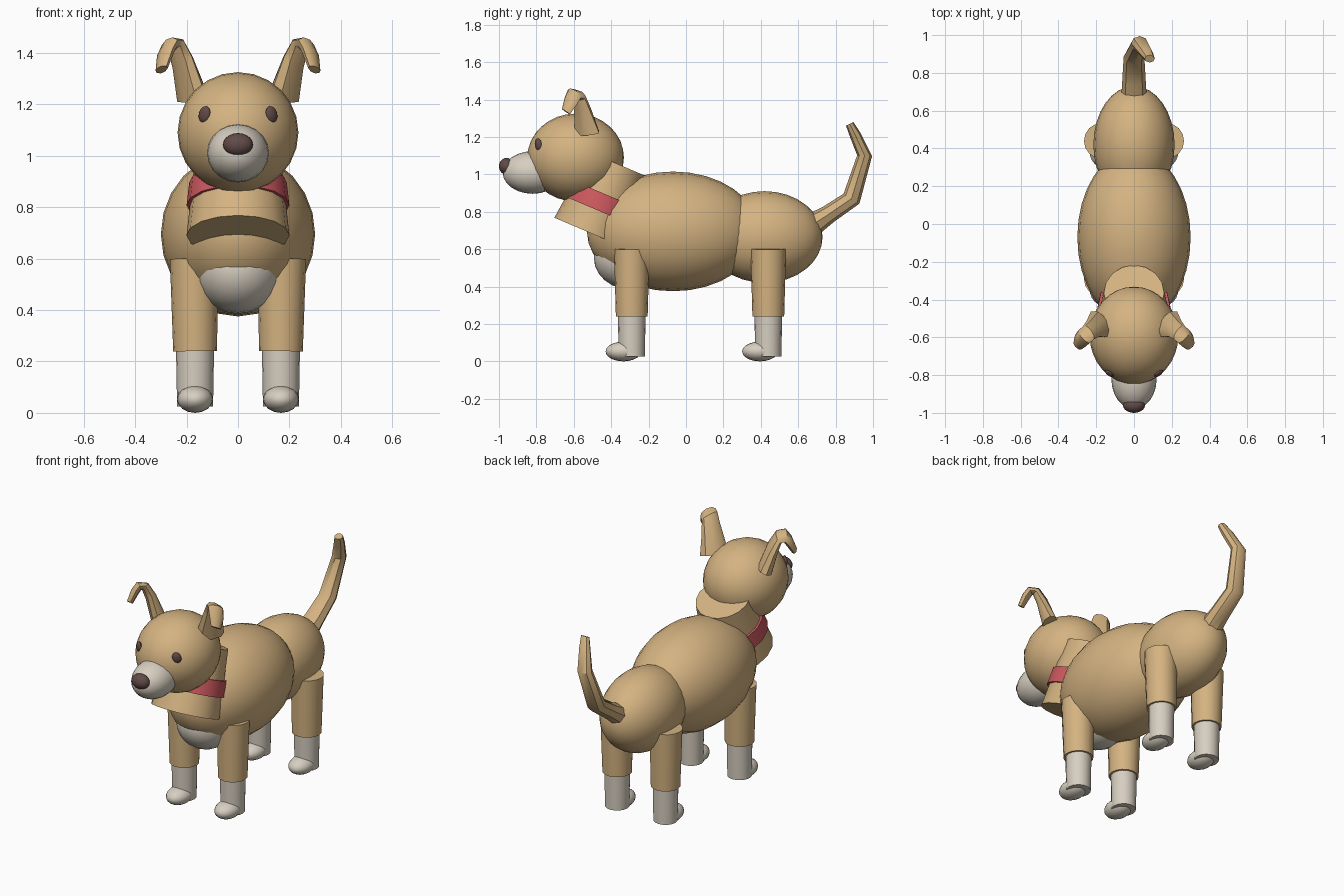
import bpy, bmesh, math
from mathutils import Vector, Matrix

old = bpy.data.objects.get("Cube")
if old:
    bpy.data.objects.remove(old, do_unlink=True)


def material(name, rgb):
    m = bpy.data.materials.new(name)
    m.use_nodes = True
    m.diffuse_color = (*rgb, 1)
    m.node_tree.nodes["Principled BSDF"].inputs["Base Color"].default_value = (*rgb, 1)
    return m


TAN = material("tan_fur", (0.66, 0.45, 0.22))
CREAM = material("cream_fur", (0.68, 0.62, 0.53))
RED = material("red_collar", (0.61, 0.1, 0.115))
DARK = material("dark_brown", (0.12, 0.07, 0.065))
parts = []


def finish(name, bm, mat):
    bmesh.ops.recalc_face_normals(bm, faces=bm.faces)
    mesh = bpy.data.meshes.new(name)
    bm.to_mesh(mesh)
    bm.free()
    mesh.materials.append(mat)
    ob = bpy.data.objects.new(name, mesh)
    bpy.context.collection.objects.link(ob)
    parts.append(ob)
    return ob


def ball(name, center, radii, mat, turn=None, segs=20, rings=12):
    """Ellipsoid with its poles along y."""
    bm = bmesh.new()
    bmesh.ops.create_uvsphere(bm, u_segments=segs, v_segments=rings, radius=1)
    bm.transform(Matrix.Rotation(math.pi / 2, 4, "X"))
    bm.transform(Matrix.Diagonal((*radii, 1)))
    if turn:
        bm.transform(turn)
    bm.transform(Matrix.Translation(center))
    return finish(name, bm, mat)


def cone(name, start, end, r1, r2, mat, segs=16):
    """Capped, tapered cylinder between two points."""
    a, b = Vector(start), Vector(end)
    bm = bmesh.new()
    bmesh.ops.create_cone(bm, cap_ends=True, segments=segs, radius1=r1, radius2=r2,
                          depth=(b - a).length)
    bm.transform((b - a).to_track_quat("Z", "Y").to_matrix().to_4x4())
    bm.transform(Matrix.Translation((a + b) / 2))
    return finish(name, bm, mat)


def loft(name, stations, mat, sides=8, mirror=1):
    """Oval tube through (point, width axis, half width, half thickness)."""
    bm = bmesh.new()
    pts = [Vector(s[0]) for s in stations]
    rings = []
    for i, (p, axis, w, t) in enumerate(stations):
        tangent = pts[min(i + 1, len(pts) - 1)] - pts[max(i - 1, 0)]
        across = Vector(axis).normalized()
        out = tangent.cross(across).normalized()
        ring = []
        for k in range(sides):
            ang = math.tau * k / sides
            v = pts[i] + across * w * math.cos(ang) + out * t * math.sin(ang)
            ring.append(bm.verts.new((v.x * mirror, v.y, v.z)))
        rings.append(ring)
    for lo, hi in zip(rings, rings[1:]):
        for k in range(sides):
            j = (k + 1) % sides
            bm.faces.new((lo[k], lo[j], hi[j], hi[k]))
    bm.faces.new(rings[0])
    bm.faces.new(rings[-1])
    return finish(name, bm, mat)


# Torso
ball("chest", (0, -0.07, 0.695), (0.3, 0.46, 0.32), TAN, segs=24, rings=16)
ball("rump", (0, 0.42, 0.665), (0.215, 0.31, 0.245), TAN, segs=24, rings=16)
ball("chest_patch", (0, -0.3, 0.555), (0.17, 0.193, 0.17), CREAM)

# Neck leaning back, with the collar around it
base, top = Vector((0, -0.52, 0.69)), Vector((0, -0.365, 1.055))
cone("neck", base, top, 0.2, 0.16, TAN)
cone("collar", base.lerp(top, 0.32), base.lerp(top, 0.56), 0.2, 0.19, RED)

# Head
ball("head", (0, -0.59, 1.09), (0.235, 0.258, 0.235), TAN, segs=24, rings=16)
ball("muzzle", (0, -0.82, 1.01), (0.12, 0.16, 0.114), CREAM)
ball("nose", (0, -0.96, 1.043), (0.058, 0.04, 0.045), DARK)

# Tail with a kinked, sideways tip
SIDE = (1, 0, 0)
loft("tail", [((0, 0.66, 0.72), SIDE, 0.068, 0.065),
              ((0, 0.76, 0.785), SIDE, 0.062, 0.05),
              ((0, 0.885, 0.87), SIDE, 0.055, 0.05),
              ((0.03, 0.955, 1.1), SIDE, 0.045, 0.04),
              ((0.065, 0.905, 1.21), SIDE, 0.036, 0.03),
              ((0.083, 0.875, 1.27), SIDE, 0.027, 0.022)], TAN)

# Mirrored eyes, ears and legs
LOW, HIGH = (0.63, 0.77, 0), (0.55, 0.65, -0.4)
EAR = [((0.175, -0.53, 1.22), LOW, 0.085, 0.045),
       ((0.215, -0.553, 1.36), HIGH, 0.06, 0.032),
       ((0.24, -0.575, 1.425), HIGH, 0.05, 0.026),
       ((0.265, -0.597, 1.43), HIGH, 0.05, 0.026),
       ((0.282, -0.615, 1.395), HIGH, 0.047, 0.024),
       ((0.297, -0.642, 1.335), HIGH, 0.032, 0.018)]
for s, side in ((1, "left"), (-1, "right")):
    turn = Matrix.Rotation(s * 0.6, 4, "Z") @ Matrix.Rotation(s * -0.3, 4, "Y")
    ball(side + "_eye", (s * 0.13, -0.79, 1.16), (0.026, 0.014, 0.034), DARK, turn, 12, 8)
    loft(side + "_ear", EAR, TAN, mirror=s)
    for y, end in ((-0.29, "front"), (0.44, "hind")):
        name, x = end + "_" + side, s * 0.167
        cone(name + "_leg", (x, y, 0.24), (s * 0.17, y, 0.6), 0.085, 0.095, TAN)
        cone(name + "_sock", (x, y, 0.025), (x, y, 0.25), 0.07, 0.074, CREAM)
        ball(name + "_paw", (x, y - 0.045, 0.053), (0.07, 0.095, 0.053), CREAM, segs=16, rings=10)

# Smooth shading with sharp rims
bpy.ops.object.select_all(action="DESELECT")
for ob in parts:
    ob.select_set(True)
bpy.context.view_layer.objects.active = parts[0]
bpy.ops.object.shade_smooth_by_angle(angle=math.radians(40))
